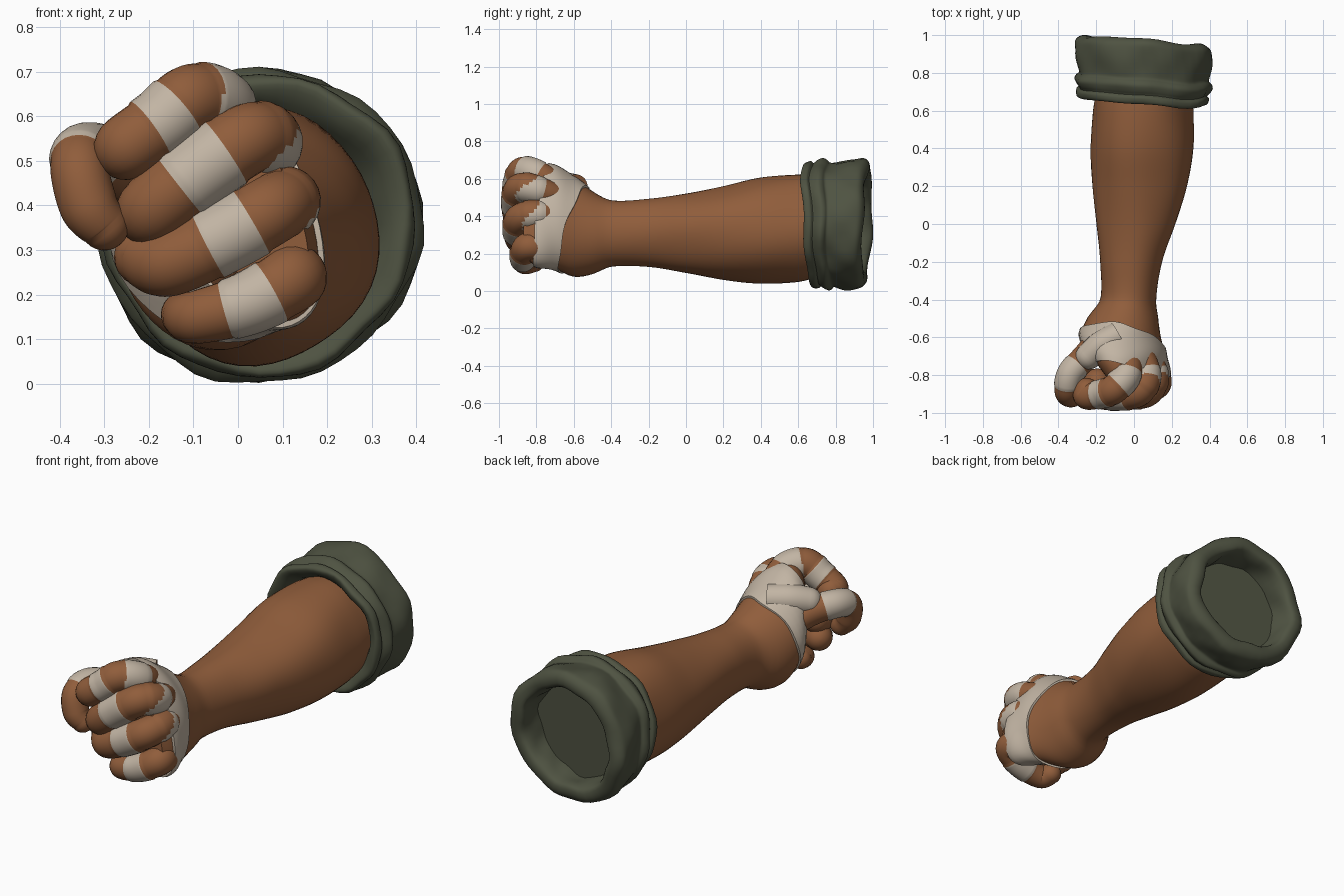
import bpy, bmesh, math
from mathutils import Vector
from math import sin, cos, pi, tau

cube = bpy.data.objects.get("Cube")
if cube:
    bpy.data.objects.remove(cube, do_unlink=True)


def material(name, color):
    m = bpy.data.materials.new(name)
    m.use_nodes = True
    m.diffuse_color = (*color, 1)
    m.node_tree.nodes["Principled BSDF"].inputs["Base Color"].default_value = (*color, 1)
    return m


SKIN = material("brown_skin", (0.28, 0.11, 0.044))
WRAP = material("pale_cloth", (0.54, 0.46, 0.37))
GREEN = material("olive_cloth", (0.078, 0.086, 0.054))


def spline(rows, u):
    """Catmull-Rom interpolation of a list of tuples; u counts rows."""
    i = min(int(u), len(rows) - 2)
    t = u - i
    a, b, c, d = (rows[max(0, min(len(rows) - 1, i + k))] for k in (-1, 0, 1, 2))
    return [q + t * (r - p) / 2 + t * t * (p - 2.5 * q + 2 * r - s / 2)
            + t ** 3 * (1.5 * q - 1.5 * r + (s - p) / 2)
            for p, q, r, s in zip(a, b, c, d)]


def loft(name, rings, mats, rule=lambda i, j: 0, loop=False):
    """Skin a list of closed rings; rule gives the material of each face."""
    bm = bmesh.new()
    vs = [[bm.verts.new(p) for p in ring] for ring in rings]
    n = len(vs[0])
    for i in range(len(vs) if loop else len(vs) - 1):
        a, b = vs[i], vs[(i + 1) % len(vs)]
        for j in range(n):
            k = (j + 1) % n
            bm.faces.new((a[j], a[k], b[k], b[j])).material_index = rule(i, j)
    if not loop:
        bm.faces.new(vs[0])
        bm.faces.new(vs[-1])
    bmesh.ops.recalc_face_normals(bm, faces=bm.faces)
    mesh = bpy.data.meshes.new(name)
    bm.to_mesh(mesh)
    bm.free()
    for m in mats:
        mesh.materials.append(m)
    ob = bpy.data.objects.new(name, mesh)
    bpy.context.collection.objects.link(ob)
    bpy.ops.object.select_all(action='DESELECT')
    ob.select_set(True)
    bpy.context.view_layer.objects.active = ob
    bpy.ops.object.shade_smooth_by_angle(angle=math.radians(45))


# Forearm and palm: y, centre x, centre z, half width, half height, tilt
ARM = [(0.74, .05, .345, .25, .27, 0), (0.6, .045, .335, .265, .287, 0),
       (0.4, .04, .325, .272, .283, 0), (0.2, .03, .312, .25, .25, 0),
       (0, .01, .31, .208, .212, 0), (-0.2, -.015, .312, .164, .182, 0),
       (-0.4, -.03, .308, .148, .177, 0), (-0.5, -.06, .312, .188, .222, .12),
       (-0.6, -.07, .342, .207, .27, .28), (-0.7, -.03, .393, .178, .288, .4),
       (-0.8, .015, .4, .135, .285, .42), (-0.87, .025, .4, .1, .24, .42)]


def arm_point(y, th, off=0.0):
    i = next((k for k in range(len(ARM) - 1) if y >= ARM[k + 1][0]), len(ARM) - 2)
    u = i + (ARM[i][0] - y) / (ARM[i][0] - ARM[i + 1][0])
    _, cx, cz, rx, rz, tilt = spline(ARM, u)
    fade = max(0, min(1, (y + .5) * 2))
    # soft muscle and tendon ridges
    bump = 1 + fade * (.016 * sin(3 * th + 4 * y) + .011 * sin(5 * th - 6 * y))
    a, b = (rx * bump + off) * cos(th), (rz * bump + off) * sin(th)
    return Vector((cx + a * cos(tilt) - b * sin(tilt), y,
                   cz + a * sin(tilt) + b * cos(tilt)))


N = 48
ANG = [tau * j / N for j in range(N)]
ys = [0.74 - 1.61 * i / 60 for i in range(61)]
loft("forearm_and_palm", [[arm_point(y, t) for t in ANG] for y in ys], [SKIN])


# Cloth strap slanting around the palm
def strap_ring(side, off):
    ring = []
    for t in ANG:
        y = -.685 - .02 * cos(t) + .06 * sin(t) + side * (.085 + .018 * sin(t)) + .005 * sin(5 * t)
        ring.append(arm_point(y, t, off + .002 * sin(4 * t + 3 * side)))
    return ring


strap = [strap_ring(1, -.012)] + [strap_ring(1 - k / 4, .01) for k in range(9)]
loft("palm_strap", strap + [strap_ring(-1, -.012)], [WRAP], loop=True)


# Fingers: swept tubes with rounded tips; bands are (start, end, slant of the end)
def finger(name, pts, bands, sides=24, steps=14):
    count = (len(pts) - 1) * steps
    us = [i / steps for i in range(count + 1)]

    def wrapped(u, lean=0):
        return any(a <= u <= b + s * lean for a, b, s in bands)

    centres = [Vector(spline(pts, u)[:3]) for u in us]
    rings, ref = [], Vector((.45, 0, .9))
    for i, u in enumerate(us):
        tan = (centres[min(i + 1, count)] - centres[max(i - 1, 0)]).normalized()
        ref = (ref - tan * ref.dot(tan)).normalized()
        other = tan.cross(ref)
        r = spline(pts, u)[3] + (.004 if wrapped(u) else 0)

        def ring(c, rad):
            return [c + rad * (cos(tau * j / sides) * ref + sin(tau * j / sides) * other)
                    for j in range(sides)]
        rings.append(ring(centres[i], r))
    for k in range(1, 7):
        a = k * pi / 2 / 6.3
        rings.append(ring(centres[-1] + tan * r * sin(a), r * cos(a)))
    loft(name, rings, [SKIN, WRAP],
         lambda i, j: int(wrapped((i + .5) / steps, -cos(tau * (j + .5) / sides))))


finger("index_finger", [(-.06, -.6, .5, .06), (-.03, -.77, .61, .074),
                        (-.1, -.87, .64, .078), (-.175, -.9, .585, .074),
                        (-.245, -.91, .535, .073), (-.25, -.885, .528, .07)],
       [(1.1, 1.85, .1), (2.5, 3.3, 0)])
finger("middle_finger", [(.0, -.6, .47, .06), (.067, -.78, .535, .073),
                         (.025, -.885, .55, .08), (-.09, -.905, .475, .08),
                         (-.19, -.895, .395, .078), (-.195, -.835, .38, .07)],
       [(.95, 1.65, .45), (2.5, 3.35, 0)])
finger("ring_finger", [(.02, -.6, .38, .06), (.105, -.78, .41, .073),
                       (.075, -.885, .39, .078), (-.03, -.9, .33, .078),
                       (-.155, -.885, .272, .076), (-.21, -.835, .285, .068)],
       [(.95, 1.55, .5), (2.5, 3.3, 0)])
finger("little_finger", [(.03, -.6, .27, .06), (.1, -.76, .24, .075),
                         (.12, -.85, .235, .075), (.025, -.872, .182, .068),
                         (-.09, -.86, .15, .06), (-.12, -.81, .155, .053)],
       [(.7, 1.15, .55), (2.55, 3.4, 0)])
finger("thumb", [(-.15, -.57, .4, .07), (-.245, -.69, .48, .072),
                 (-.335, -.79, .515, .068), (-.355, -.88, .485, .066),
                 (-.335, -.905, .4, .066), (-.3, -.9, .355, .056)],
       [(1.6, 2.7, 0)])
finger("thumb_web_wrap", [(-.08, -.59, .55, .07), (-.17, -.64, .555, .072),
                          (-.24, -.7, .54, .066)], [(0, 3, 0)])

# Rolled sleeve cuff: y and radius, from the arm over the folds into the back recess
CUFF = [(.74, .24), (.675, .285), (.65, .325), (.66, .343), (.685, .346), (.698, .334),
        (.715, .348), (.74, .36), (.76, .353), (.775, .339), (.805, .343), (.86, .354),
        (.91, .357), (.945, .35), (.967, .32), (.965, .28), (.935, .262), (.89, .255),
        (.84, .25)]


def cuff_ring(u):
    y, r = spline(CUFF, u)
    front = max(0, min(1, (.9 - y) / .2))
    ring = []
    for t in ANG:
        rad = r + .006 * sin(3 * t + 9 * y) + .005 * sin(7 * t - 22 * y) + .003 * sin(11 * t + 30 * y)
        shift = -.025 * cos(t) + (.01 - .03 * front) * sin(t) + .005 * sin(4 * t + 1) + .004 * sin(6 * t)
        ring.append(Vector((.047 + rad * 1.015 * cos(t), y + shift, .357 + rad * .98 * sin(t))))
    return ring


loft("sleeve_cuff", [cuff_ring(i / 3) for i in range(3 * (len(CUFF) - 1) + 1)], [GREEN])
